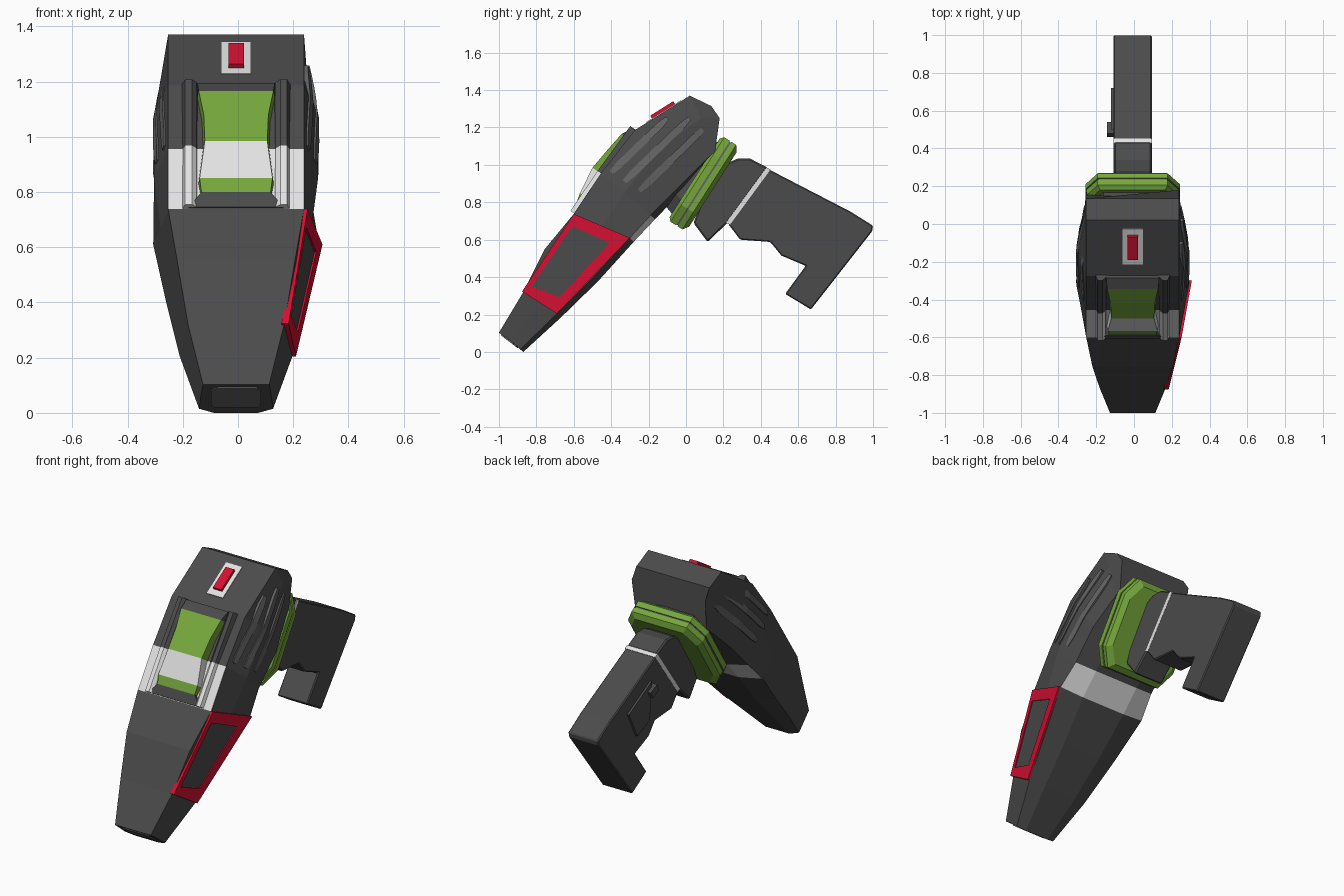
import bpy, bmesh, math
from mathutils import Vector
from mathutils.bvhtree import BVHTree

cube = bpy.data.objects.get("Cube")
if cube:
    bpy.data.objects.remove(cube)

XC = -0.007  # centre plane of the body


def material(name, rgb):
    m = bpy.data.materials.new(name)
    m.use_nodes = True
    m.diffuse_color = (*rgb, 1)
    m.node_tree.nodes["Principled BSDF"].inputs["Base Color"].default_value = (*rgb, 1)
    return m


DARK = material("dark grey", (0.07, 0.07, 0.07))
MID = material("mid grey", (0.125, 0.125, 0.125))
LIGHT = material("light grey", (0.76, 0.76, 0.76))
GREEN = material("green", (0.18, 0.39, 0.045))
RED = material("red", (0.68, 0.005, 0.032))


def finish(name, bm, mats):
    bmesh.ops.recalc_face_normals(bm, faces=bm.faces)
    me = bpy.data.meshes.new(name)
    bm.to_mesh(me)
    bm.free()
    for m in mats:
        me.materials.append(m)
    ob = bpy.data.objects.new(name, me)
    bpy.context.collection.objects.link(ob)
    return ob


def loft(name, sections, mats, rule=lambda seg, side: 0):
    """Skin closed sections and cap both ends; rule picks the material."""
    bm = bmesh.new()
    rings = [[bm.verts.new(p) for p in s] for s in sections]
    n = len(rings[0])
    for i, (a, b) in enumerate(zip(rings, rings[1:])):
        for j in range(n):
            k = (j + 1) % n
            bm.faces.new((a[j], a[k], b[k], b[j])).material_index = rule(i, j)
    bm.faces.new(rings[0]).material_index = rule(0, -1)
    bm.faces.new(rings[-1]).material_index = rule(len(rings) - 2, -1)
    return finish(name, bm, mats)


def prism(name, outline, x0, x1, mat, bevel=0):
    ob = loft(name, [[(x, y, z) for y, z in outline] for x in (x0, x1)], [mat])
    if bevel:
        mod = ob.modifiers.new("Bevel", "BEVEL")
        mod.width, mod.segments = bevel, 1
    return ob


# Main body: front, middle, rear and underside points as (y, z, half width)
stations = [
    ((-1.0, .103, .12), (-.94, .06, .128), (-.885, .015, .134), (-.87, .0, .08)),
    ((-.87, .32, .174), (-.775, .26, .189), (-.69, .205, .204), (-.668, .185, .11)),
    ((-.755, .55, .213), (-.625, .475, .232), (-.495, .4, .253), (-.47, .378, .13)),
    ((-.6, .738, .246), (-.45, .67, .273), (-.3, .61, .3), (-.28, .588, .15)),
    ((-.455, .955, .246), (-.33, .85, .297), (-.19, .73, .28), (-.165, .71, .15)),
    ((-.275, 1.185, .246), (-.15, 1.08, .295), (-.03, .89, .285), (-.01, .87, .15)),
    ((.02, 1.37, .246), (.08, 1.25, .255), (.12, 1.04, .246), (.13, 1.03, .15)),
    ((.135, 1.315, .246), (.18, 1.25, .246), (.155, 1.07, .24), (.15, 1.06, .15)),
]


def body_ring(st):
    right = [(XC + w, y, z) for y, z, w in st]
    left = [(XC - w, y, z) for y, z, w in st]
    return right + left[::-1]


# Light band crosses the front and the underside between nose and housing
body = loft("body", [body_ring(s) for s in stations], [DARK, LIGHT],
            lambda seg, side: int(seg == 3 and side in (2, 3, 4, 7)))
tree = BVHTree.FromPolygons([v.co for v in body.data.vertices],
                            [tuple(p.vertices) for p in body.data.polygons])


def on_side(y, z, sx, lift):
    hit = tree.ray_cast(Vector((sx * 2, y, z)), Vector((-sx, 0, 0)))[0]
    return (hit.x + sx * lift, y, z)


# Vent strips on both sides of the housing: (front-low end, rear-high end)
vents = [((-.40, .96), (-.10, 1.25)), ((-.33, .91), (.02, 1.25)), ((-.25, .86), (.09, 1.19))]
for sx, word in ((1, "left"), (-1, "right")):
    for i, (a, b) in enumerate(vents):
        a, b = Vector(a), Vector(b)
        side = Vector((-(b - a).y, (b - a).x)).normalized() * .019
        secs = []
        for t in range(9):
            p = a.lerp(b, t / 8)
            w = side * (.6 if t in (0, 8) else 1)
            q, r = p + w, p - w
            secs.append([on_side(*q, sx, .006), on_side(*r, sx, .006),
                         on_side(*r, sx, -.01), on_side(*q, sx, -.01)])
        loft(f"{word}_vent_{i + 1}", secs, [MID])

# Red side frame, a raised border round a dark window
outer = [Vector(p) for p in ((XC + .246, -.6, .738), (XC + .3, -.3, .61),
                             (XC + .204, -.69, .205), (XC + .177, -.877, .323))]
inset = [(.1, .13), (.8, .13), (.78, .85), (.12, .9)]
inner = [outer[0].lerp(outer[1], u).lerp(outer[3].lerp(outer[2], u), v) for u, v in inset]
lift = Vector((.013, 0, 0))
bm = bmesh.new()
loops = [[bm.verts.new(p) for p in pts] for pts in
         ([p - lift for p in outer], [p + lift for p in outer],
          [p + lift for p in inner], [p - lift for p in inner])]
for a, b in zip(loops, loops[1:] + loops[:1]):
    for j in range(4):
        k = (j + 1) % 4
        bm.faces.new((a[j], a[k], b[k], b[j]))
finish("side_frame", bm, [RED])
loft("side_window", [[p - lift for p in inner], [p + lift * .5 for p in inner]], [DARK])

# Muzzle plate at the nose tip
tip, low = Vector((0, -1.0, .103)), Vector((0, -.885, .015))
out = Vector((0, -.6, -.8)) * .005
corners = [(-.075, .12), (.075, .12), (.09, .25), (.09, .8), (.08, .9), (-.08, .9), (-.09, .8), (-.09, .25)]
face = [tip.lerp(low, t) + Vector((XC + x, 0, 0)) for x, t in corners]
loft("muzzle_plate", [[p - out for p in face], [p + out for p in face]], [MID])

# Visor block with pinched sides on the front: (y, z, half width)
visor = [(-.605, .745, .172), (-.585, .80, .125), (-.567, .85, .132), (-.5, .985, .113),
         (-.42, 1.08, .117), (-.345, 1.165, .135), (-.285, 1.195, .14)]
secs = []
for y, z, w in visor:
    by, bz, bw = y + .08, z - .056, w + .012
    secs.append([(XC - bw, by, bz), (XC - w, y, z), (XC + w, y, z), (XC + bw, by, bz)])
bands = [0, 1, 2, 1, 1, 0]
loft("visor", secs, [DARK, GREEN, LIGHT], lambda seg, side: bands[seg])

# Rails flanking the visor, light below and dark above
for sx, word in ((1, "left"), (-1, "right")):
    secs = []
    for y, z in ((-.6, .742), (-.455, .955), (-.28, 1.195)):
        secs.append([(XC + sx * x, y - .82 * h, z + .57 * h)
                     for x, h in ((.135, -.02), (.145, .008), (.16, .022), (.185, .022), (.2, -.02))])
    loft(f"{word}_rail", secs, [LIGHT, DARK], lambda seg, side: seg)


# Button and its plate on the sloping top
def sloped_box(name, size, height, mat):
    bpy.ops.mesh.primitive_cube_add(size=1, location=(XC, -.118, 1.283))
    ob = bpy.context.object
    ob.name = name
    ob.scale = (*size, height * 2)
    ob.rotation_euler.x = math.atan2(.185, .295)
    ob.data.materials.append(mat)


sloped_box("button_plate", (.108, .22), .005, LIGHT)
sloped_box("button", (.056, .145), .022, RED)

# Collar between body and handle: octagon layers along a tilted axis
along, axis = Vector((0, .537, .843)), Vector((0, .843, -.537))
centre = Vector((XC, .095, .9))
octagon = [(.25, .16), (.185, .268), (-.185, .268), (-.25, .16),
           (-.25, -.16), (-.185, -.268), (.185, -.268), (.25, -.16)]


def collar_layer(offset, scale):
    return [centre + axis * offset + Vector((x * scale, 0, 0)) + along * (d * scale) for x, d in octagon]


loft("collar_front", [collar_layer(*l) for l in ((-.058, .93), (-.04, 1), (-.005, 1))], [GREEN])
loft("collar_seam", [collar_layer(*l) for l in ((-.01, .98), (.01, .98))], [MID])
loft("collar_back", [collar_layer(*l) for l in ((.005, 1), (.035, 1), (.058, .88))], [GREEN])
loft("collar_mount", [collar_layer(*l) for l in ((-.14, .75), (-.03, .88))], [DARK])

# Handle: neck, light seam, grip with foot
prism("neck", [(.15, .98), (.28, 1.035), (.34, 1.035), (.437, .985), (.222, .69), (.115, .588), (.04, .69)],
      XC - .1, XC + .1, DARK, .008)
prism("handle_seam", [(.43, .987), (.452, .975), (.235, .68), (.213, .69)], XC - .102, XC + .102, LIGHT)
prism("grip", [(.445, .975), (.88, .75), (1.0, .675), (.995, .645), (.668, .227), (.53, .31), (.64, .46),
               (.51, .515), (.45, .588), (.29, .6), (.225, .685)], XC - .101, XC + .101, DARK, .006)
prism("grip_plate", [(.5, .85), (.72, .73), (.64, .57), (.52, .62)], XC - .114, XC - .09, DARK)
prism("grip_latch", [(.48, .83), (.54, .80), (.52, .76), (.46, .79)], XC - .135, XC - .09, DARK)
